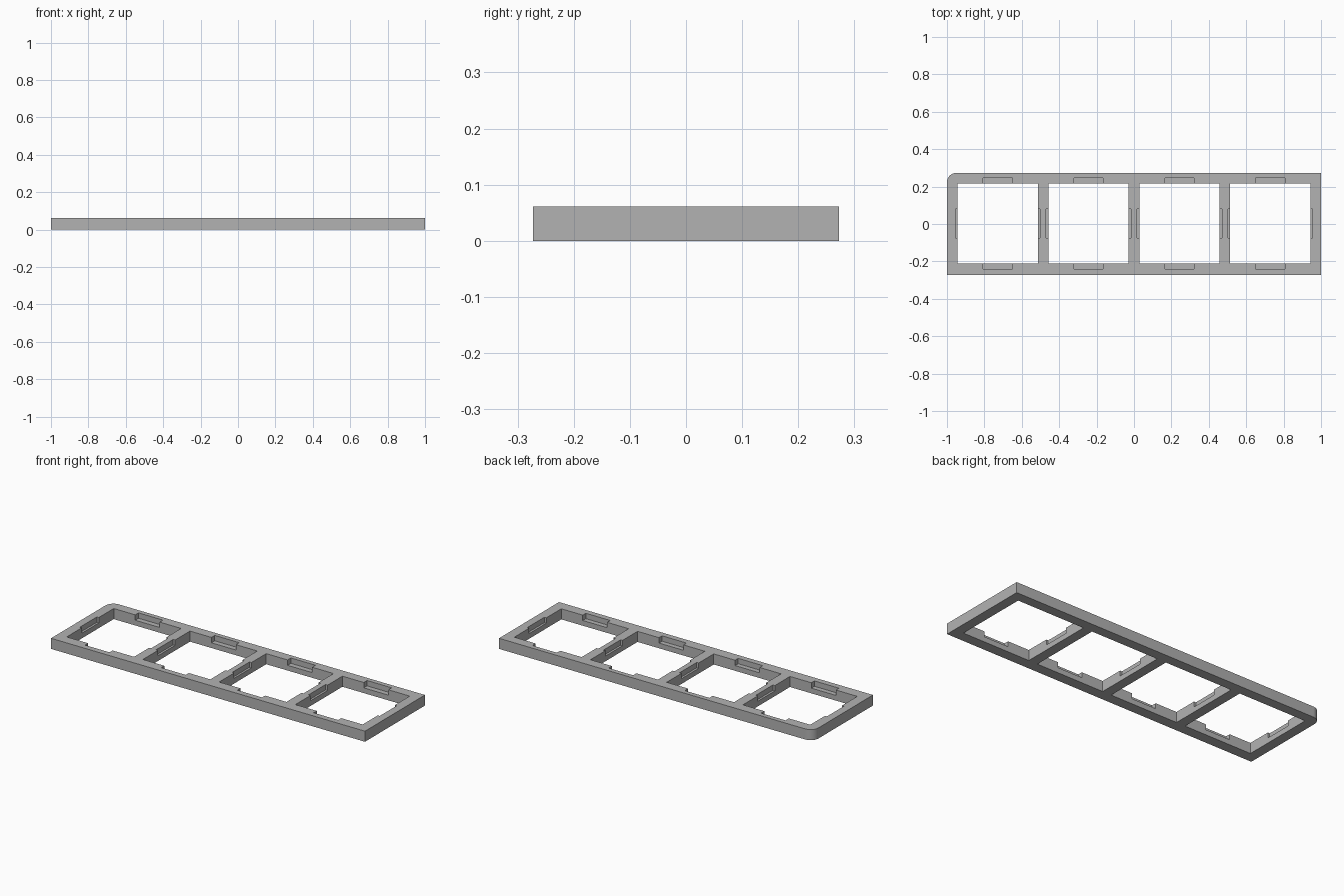
import bpy
import bmesh
from mathutils import Vector

if "Cube" in bpy.data.objects:
    bpy.data.objects.remove(bpy.data.objects["Cube"], do_unlink=True)

HALF_Y, HEIGHT = 0.273, 0.061
LEDGE_Z = 0.03          # floor height of the clip pockets
PITCH = 0.4855          # distance between openings
WIN_X, WIN_Y = 0.2145, 0.214
CLIP = 0.078            # half length of a pocket

grey = bpy.data.materials.new("mid grey")
grey.use_nodes = True
colour = (0.45, 0.45, 0.45, 1)
grey.diffuse_color = colour
grey.node_tree.nodes["Principled BSDF"].inputs["Base Color"].default_value = colour


def box(name, centre, half, z0, z1):
    bm = bmesh.new()
    bmesh.ops.create_cube(bm, size=1)
    for v in bm.verts:
        v.co = Vector((centre[0] + v.co.x * 2 * half[0],
                       centre[1] + v.co.y * 2 * half[1],
                       z0 + (v.co.z + 0.5) * (z1 - z0)))
    mesh = bpy.data.meshes.new(name)
    bm.to_mesh(mesh)
    bm.free()
    obj = bpy.data.objects.new(name, mesh)
    bpy.context.collection.objects.link(obj)
    mesh.materials.append(grey)
    return obj


# Outer plate with a single rounded corner at the back right
frame = box("switch_frame", (0, 0), (1, HALF_Y), 0, HEIGHT)
bm = bmesh.new()
bm.from_mesh(frame.data)
corner = [e for e in bm.edges if all(v.co.x < 0 and v.co.y > 0 for v in e.verts)]
bmesh.ops.bevel(bm, geom=corner, offset=0.05, segments=10, profile=0.5, affect='EDGES')
bm.to_mesh(frame.data)
bm.free()

# Four square openings, each with long pockets front and back, shallow ones at the sides
cutters = []
for i in range(4):
    x = (i - 1.5) * PITCH
    cutters += [
        box("opening_cutter", (x, 0.002), (WIN_X, WIN_Y), -0.1, 0.2),
        box("long_pocket_cutter", (x, 0.003), (CLIP, WIN_Y + 0.029), LEDGE_Z, 0.2),
        box("side_pocket_cutter", (x, 0.003), (WIN_X + 0.0125, CLIP), LEDGE_Z, 0.2),
    ]

bpy.context.view_layer.objects.active = frame
frame.select_set(True)
for cutter in cutters:
    mod = frame.modifiers.new("cut", 'BOOLEAN')
    mod.operation = 'DIFFERENCE'
    mod.solver = 'EXACT'
    mod.object = cutter
    bpy.ops.object.modifier_apply(modifier=mod.name)
    bpy.data.objects.remove(cutter, do_unlink=True)

bpy.ops.object.shade_smooth_by_angle()
